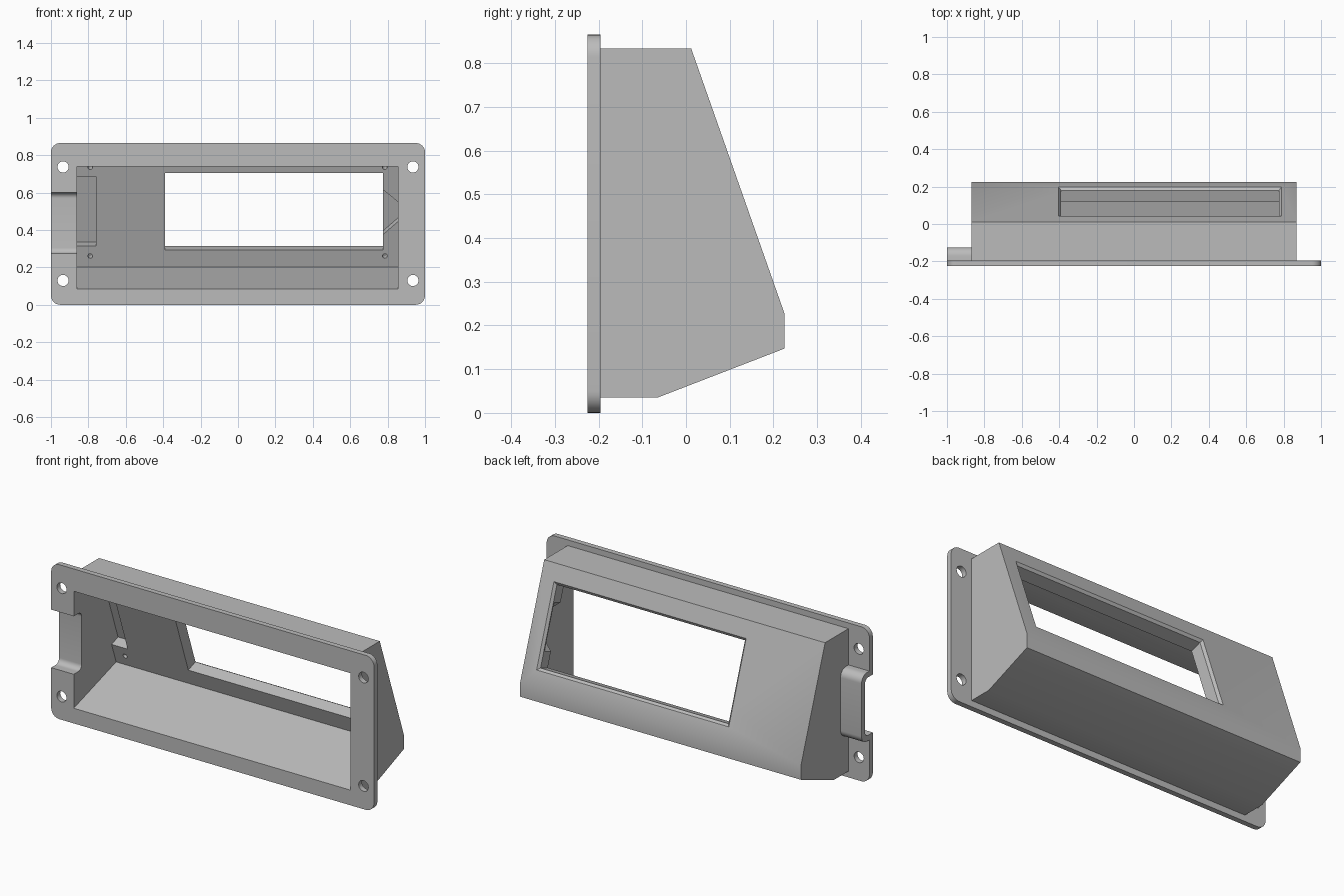
import bpy, bmesh, math
from mathutils import Matrix, Vector

if "Cube" in bpy.data.objects:
    bpy.data.objects.remove(bpy.data.objects["Cube"])

grey = bpy.data.materials.new("plain grey")
grey.use_nodes = True
grey.diffuse_color = (0.5, 0.5, 0.5, 1)
grey.node_tree.nodes["Principled BSDF"].inputs["Base Color"].default_value = (0.5, 0.5, 0.5, 1)


def loft(name, rings, matrix=Matrix()):
    """Closed solid through matching rings of 3D points."""
    bm = bmesh.new()
    loops = [[bm.verts.new(matrix @ Vector(p)) for p in ring] for ring in rings]
    n = len(loops[0])
    for a, b in zip(loops, loops[1:]):
        for i in range(n):
            j = (i + 1) % n
            bm.faces.new((a[i], a[j], b[j], b[i]))
    bm.faces.new(loops[0][::-1])
    bm.faces.new(loops[-1])
    bmesh.ops.recalc_face_normals(bm, faces=bm.faces)
    mesh = bpy.data.meshes.new(name)
    bm.to_mesh(mesh)
    bm.free()
    mesh.materials.append(grey)
    obj = bpy.data.objects.new(name, mesh)
    bpy.context.collection.objects.link(obj)
    return obj


def along_x(name, yz, x0, x1):
    return loft(name, [[(x, y, z) for y, z in yz] for x in (x0, x1)])


def along_y(name, xz, y0, y1):
    return loft(name, [[(x, y, z) for x, z in xz] for y in (y0, y1)])


def rounded(a0, a1, b0, b1, radii, steps=8):
    """Rectangle with one radius per corner, starting at the high corner."""
    pts = []
    corners = [(a1, b1, -1, -1), (a0, b1, 1, -1), (a0, b0, 1, 1), (a1, b0, -1, 1)]
    for k, ((a, b, sa, sb), r) in enumerate(zip(corners, radii)):
        for s in range(steps + 1 if r else 1):
            t = math.pi / 2 * (k + s / steps)
            pts.append((a + sa * r + r * math.cos(t), b + sb * r + r * math.sin(t))
                       if r else (a, b))
    return pts


def circle(cx, cy, r, n=24):
    return [(cx + r * math.cos(math.tau * i / n), cy + r * math.sin(math.tau * i / n))
            for i in range(n)]


def cut(obj, cutters):
    for c in cutters:
        c.hide_render = True
        mod = obj.modifiers.new("cut", 'BOOLEAN')
        mod.operation = 'DIFFERENCE'
        mod.solver = 'EXACT'
        mod.object = c
    bpy.context.view_layer.update()
    deps = bpy.context.evaluated_depsgraph_get()
    mesh = bpy.data.meshes.new_from_object(obj.evaluated_get(deps))
    obj.modifiers.clear()
    obj.data = mesh


# Main solids: flange, wedge body and the cable hump
FRONT, BACK = -0.225, -0.195
flange = along_y("mounting_flange", rounded(-1, 1, 0, 0.865, [0.05] * 4), FRONT, BACK)
body = along_x("housing_body", [(BACK, 0.035), (-0.065, 0.035), (0.225, 0.147),
                                (0.225, 0.228), (0.012, 0.833), (BACK, 0.833)], -0.87, 0.87)
hump = along_x("cable_hump", rounded(BACK, -0.125, 0.245, 0.63, (0.045, 0, 0, 0.045)),
               -1, -0.87)

# Sloped panel frame: x across, y up the slope, z outward
up = Vector((0, -0.213, 0.605)).normalized()
out = Vector((0, up.z, -up.y))
panel = Matrix.Translation((0, 0.225, 0.228)) @ Matrix(((1, 0, 0), up, out)).transposed().to_4x4()
THICK, SKIN = 0.08, 0.02


def panel_cut(name, xv, w0, w1):
    return loft(name, [[(x, v, w) for x, v in xv] for w in (w0, w1)], panel)


# Hollow interior
inner = Vector((0, 0.225, 0.228)) - THICK * out
ceiling = 0.74
inner_top = inner.y + (ceiling - inner.z) * up.y / up.z
cavity = along_x("cavity_cutter", [(-0.3, 0.085), (FRONT, 0.085), (inner.y, inner.z),
                                   (inner_top, ceiling), (-0.3, ceiling)], -0.86, 0.855)

# Display window with a small outer chamfer
def window_ring(grow, w):
    x0, x1, v0, v1 = -0.39 - grow, 0.775 + grow, 0.0975 - grow, 0.534 + grow
    return [(x0, v0, w), (x1, v0, w), (x1, v1, w), (x0, v1, w)]

window = loft("window_cutter", [window_ring(0, -0.12), window_ring(0, -0.013),
                                window_ring(0.013, 0), window_ring(0.013, 0.02)], panel)

# Pockets on the inside of the panel
side_pocket = panel_cut("pocket_cutter", [(-0.86, 0.12), (-0.76, 0.12),
                                          (-0.76, 0.513), (-0.86, 0.513)], -0.1, -SKIN)
relief = panel_cut("relief_cutter", [(0.76, 0.17), (0.855, 0.258),
                                     (0.855, 0.37), (0.76, 0.452)], -0.1, -SKIN)
screws = [panel_cut("screw_cutter", circle(x, v, 0.013, 16), -0.1, -0.03)
          for x in (-0.79, 0.785) for v in (0.063, 0.566)]

# Cable channel and mounting holes
channel = along_x("channel_cutter", rounded(-0.3, -0.155, 0.275, 0.6, (0.03, 0, 0, 0.03)),
                  -1.1, -0.85)
bolts = [along_y("bolt_cutter", circle(x, z, 0.03), -0.3, -0.1)
         for x in (-0.935, 0.935) for z in (0.13, 0.737)]

cut(flange, [cavity, channel] + bolts)
cut(body, [cavity, window, side_pocket, relief, channel] + screws)
cut(hump, [channel])

for c in [cavity, window, side_pocket, relief, channel] + screws + bolts:
    bpy.data.objects.remove(c)

# Smooth the round corners, keep the flat faces crisp
bpy.ops.object.select_all(action='DESELECT')
for obj in (flange, body, hump):
    obj.select_set(True)
    bpy.context.view_layer.objects.active = obj
bpy.ops.object.shade_smooth_by_angle(angle=math.radians(25))
